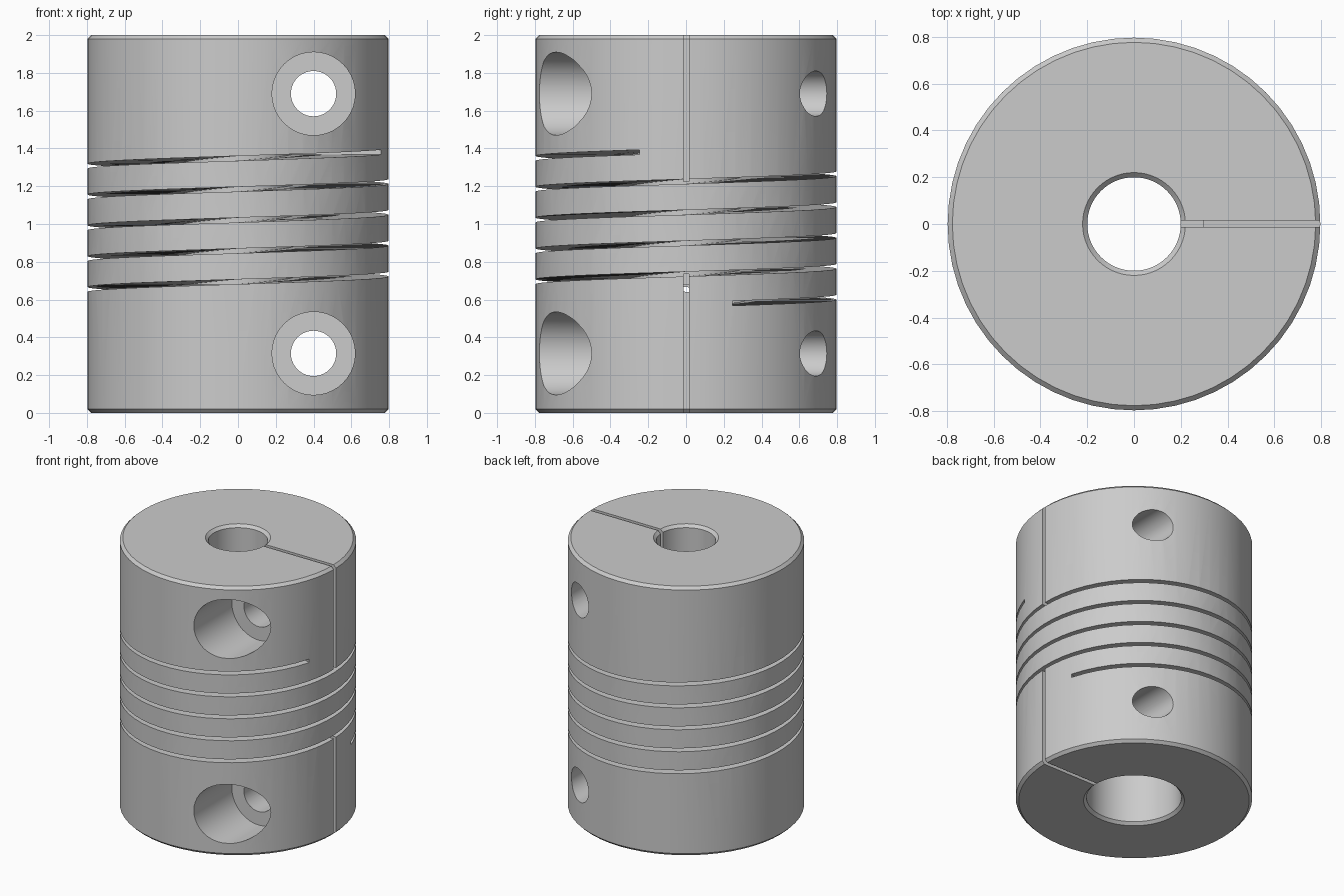
import bpy, bmesh
from math import cos, sin, pi, radians
from mathutils import Matrix, Vector

cube = bpy.data.objects.get("Cube")
if cube:
    bpy.data.objects.remove(cube, do_unlink=True)

RADIUS, HEIGHT, BEVEL = 0.797, 2.0, 0.02
TOP_BORE, LOW_BORE, BORE_STEP = 0.2, 0.32, 0.68
SCREW_X, SCREW_HEIGHTS = 0.4, (0.315, 1.69)
PITCH, SLOT = 0.1633, 0.025

metal = bpy.data.materials.new("grey metal")
metal.use_nodes = True
colour = (0.6, 0.6, 0.6, 1)
metal.diffuse_color = colour
metal.node_tree.nodes["Principled BSDF"].inputs["Base Color"].default_value = colour


def finish(name, bm):
    bmesh.ops.recalc_face_normals(bm, faces=bm.faces)
    mesh = bpy.data.meshes.new(name)
    bm.to_mesh(mesh)
    bm.free()
    mesh.materials.append(metal)
    obj = bpy.data.objects.new(name, mesh)
    bpy.context.collection.objects.link(obj)
    return obj


def sweep(name, rings, closed):
    """Skin a list of equal point rings, either looped or capped at the ends."""
    bm = bmesh.new()
    rows = [[bm.verts.new(p) for p in ring] for ring in rings]
    pairs = list(zip(rows, rows[1:]))
    if closed:
        pairs.append((rows[-1], rows[0]))
    else:
        bm.faces.new(rows[0])
        bm.faces.new(rows[-1])
    for a, b in pairs:
        for i in range(len(a)):
            j = (i + 1) % len(a)
            bm.faces.new((a[i], a[j], b[j], b[i]))
    return finish(name, bm)


def around(profile, angle, lift=0.0):
    return [(r * cos(angle), r * sin(angle), z + lift) for r, z in profile]


def box(name, low, high):
    bm = bmesh.new()
    bmesh.ops.create_cube(bm, size=1)
    low, high = Vector(low), Vector(high)
    bmesh.ops.scale(bm, vec=high - low, verts=bm.verts)
    bmesh.ops.translate(bm, vec=(low + high) / 2, verts=bm.verts)
    return finish(name, bm)


def drill(name, radius, y0, y1, z):
    bm = bmesh.new()
    place = Matrix.Translation((SCREW_X, (y0 + y1) / 2, z)) @ Matrix.Rotation(pi / 2, 4, "X")
    bmesh.ops.create_cone(bm, cap_ends=True, segments=40, radius1=radius,
                          radius2=radius, depth=y1 - y0, matrix=place)
    return finish(name, bm)


# Stepped, chamfered sleeve
profile = [
    (LOW_BORE + BEVEL, 0), (RADIUS - BEVEL, 0), (RADIUS, BEVEL),
    (RADIUS, HEIGHT - BEVEL), (RADIUS - BEVEL, HEIGHT),
    (TOP_BORE + BEVEL, HEIGHT), (TOP_BORE, HEIGHT - BEVEL),
    (TOP_BORE, BORE_STEP), (LOW_BORE, BORE_STEP), (LOW_BORE, BEVEL),
]
SIDES = 56
body = sweep("coupling_body", [around(profile, 2 * pi * i / SIDES) for i in range(SIDES)], True)

# Clamp slits and screw holes
cutters = [
    box("upper_slit", (0, -0.013, 1.224), (1, 0.015, 2.1)),
    box("lower_slit", (0, -0.013, -0.1), (1, 0.015, 0.735)),
]
for z in SCREW_HEIGHTS:
    cutters.append(drill("screw_hole", 0.12, -1, 1, z))
    cutters.append(drill("screw_counterbore", 0.22, -1.1, -0.33, z))

# Spiral flexure slot
start, end = radians(18), radians(5 * 360 - 18)
section = [(0.3, -SLOT / 2), (0.9, -SLOT / 2), (0.9, SLOT / 2), (0.3, SLOT / 2)]
STEPS = 300
spiral = []
for i in range(STEPS + 1):
    a = start + (end - start) * i / STEPS
    spiral.append(around(section, a, 0.58 + PITCH * (a - start) / (2 * pi)))
cutters.append(sweep("spiral_slot", spiral, False))

# Cut everything from the sleeve
bpy.context.view_layer.objects.active = body
for cutter in cutters:
    cutter.hide_render = True
    mod = body.modifiers.new(cutter.name, "BOOLEAN")
    mod.operation = "DIFFERENCE"
    mod.solver = "EXACT"
    mod.object = cutter
    bpy.ops.object.modifier_apply(modifier=mod.name)
for cutter in cutters:
    bpy.data.objects.remove(cutter, do_unlink=True)

bpy.ops.object.select_all(action="DESELECT")
body.select_set(True)
bpy.ops.object.shade_smooth_by_angle(angle=radians(30))
